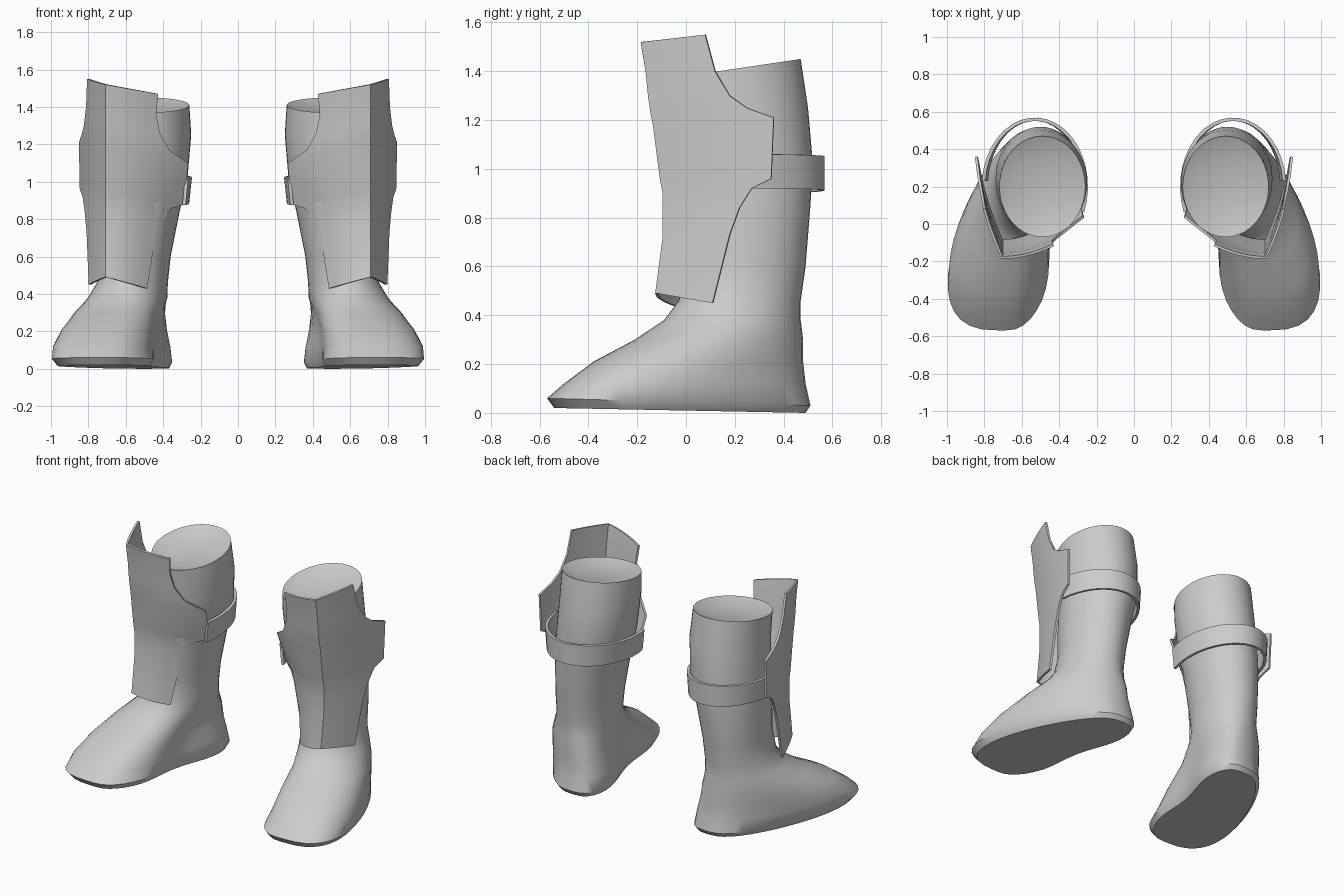
import bpy
import bmesh
from math import sin, cos, pi, radians, copysign

cube = bpy.data.objects.get("Cube")
if cube:
    bpy.data.objects.remove(cube)

grey = bpy.data.materials.new("plain_grey")
grey.use_nodes = True
colour = (0.6, 0.6, 0.6, 1)
grey.diffuse_color = colour
grey.node_tree.nodes["Principled BSDF"].inputs["Base Color"].default_value = colour


def loft(name, rows, closed=False, capped=False, thickness=0, angle=40):
    """Skin rows of points, thicken if asked, and mirror to the other side."""
    bm = bmesh.new()
    grid = [[bm.verts.new(p) for p in row] for row in rows]
    count = len(grid[0])
    for low, high in zip(grid, grid[1:]):
        for i in range(count if closed else count - 1):
            j = (i + 1) % count
            bm.faces.new((low[i], low[j], high[j], high[i]))
    if capped:
        bm.faces.new(grid[0])
        bm.faces.new(grid[-1])
    bmesh.ops.recalc_face_normals(bm, faces=bm.faces)
    mesh = bpy.data.meshes.new(name)
    bm.to_mesh(mesh)
    bm.free()
    mesh.materials.append(grey)
    obj = bpy.data.objects.new(name, mesh)
    bpy.context.collection.objects.link(obj)
    bpy.ops.object.select_all(action='DESELECT')
    obj.select_set(True)
    bpy.context.view_layer.objects.active = obj
    if thickness:
        solid = obj.modifiers.new("Thickness", 'SOLIDIFY')
        solid.thickness = thickness
        solid.offset = 0
        bpy.ops.object.modifier_apply(modifier=solid.name)
    bpy.ops.object.shade_smooth_by_angle(angle=radians(angle))
    mirror = obj.modifiers.new("Other side", 'MIRROR')
    mirror.use_mirror_merge = False
    return obj


def boot_ring(z, back, front, x_back, x_front, inner, outer, flare=0, tilt=0, sides=40):
    """Slice of the boot; flare widens and squares the toe and hollows the arch."""
    ring = []
    for i in range(sides):
        a = 2 * pi * i / sides
        t = (1 - cos(a)) / 2
        s = sin(a)
        if s > 0:
            width = outer * (1 + flare * (2 * t - 1))
        else:
            width = inner * (1 - 1.2 * flare * s ** 8)
        side = copysign(abs(s) ** (1 - 1.2 * flare), s)
        x = x_back + (x_front - x_back) * t + side * width
        ring.append((x, back + (front - back) * t, z + tilt * t))
    return ring


# Boots: slices from the sole up to the rim, then into the shallow dished top
boot_slices = [
    (0, .49, -.54, .5, .7, .21, .31, .25, .02),
    (.03, .51, -.57, .5, .7, .23, .34, .25, .03),
    (.12, .49, -.5, .5, .7, .22, .34, .22),
    (.21, .48, -.38, .51, .67, .2, .32, .18),
    (.3, .48, -.21, .52, .64, .19, .28, .1),
    (.38, .47, -.09, .54, .6, .19, .23),
    (.46, .47, -.03, .55, .58, .19, .19),
    (.6, .49, -.02, .55, .55, .19, .19),
    (.85, .51, -.03, .53, .53, .22, .21),
    (1.02, .52, -.04, .5, .5, .23, .23),
    (1.25, .5, -.06, .49, .49, .24, .23),
    (1.45, .47, -.07, .49, .49, .23, .23, 0, -.08),
    (1.4, .37, .03, .49, .49, .14, .14, 0, -.05),
]
loft("boots", [boot_ring(*s) for s in boot_slices], closed=True, capped=True)


def guard_row(inner_x, inner_z, crease_y, crease_z, outer_y, outer_z, steps=5):
    """One strip across the plate: bowed inner panel, crease, bowed outer panel."""
    ridge = .705
    bow = max(.9, 3 - 2 * inner_z)
    row = []
    for i in range(steps, 0, -1):
        f = i / steps
        d = (ridge - inner_x) * f
        row.append((ridge - d, crease_y + bow * d * d, crease_z + (inner_z - crease_z) * f))
    for i in range(steps + 1):
        f = i / steps
        e = (outer_y - crease_y) * f
        row.append((ridge + e * (.46 - .36 * e), crease_y + e,
                    crease_z + (outer_z - crease_z) * f))
    return row


# Shin guards: inner edge (x, z), crease (y, z), outer edge (y, z), top down
guard_edges = [
    (.43, 1.47, -.18, 1.52, .08, 1.55),
    (.44, 1.36, -.16, 1.4, .12, 1.4),
    (.42, 1.26, -.15, 1.3, .18, 1.3),
    (.37, 1.17, -.14, 1.23, .25, 1.25),
    (.27, 1.1, -.13, 1.18, .36, 1.21),
    (.29, .88, -.1, .95, .35, .96),
    (.36, .86, -.09, .9, .27, .92),
    (.41, .79, -.09, .82, .22, .84),
    (.45, .68, -.09, .72, .18, .73),
    (.49, .43, -.12, .49, .11, .45),
]
loft("shin_guards", [guard_row(*e) for e in guard_edges], thickness=.014, angle=60)

# Straps: bands behind the calf, from the outer wing round to the inner wing
strap_steps = 20
strap = []
for edge, radius in ((-.07, .26), (.07, .275)):
    row = []
    for i in range(strap_steps + 1):
        f = i / strap_steps
        a = radians(5 + 197 * f)
        row.append((.53 + radius * cos(a), .2 + .36 * sin(a), .99 - .045 * f * f + edge))
    strap.append(row)
loft("straps", strap, thickness=.018)
